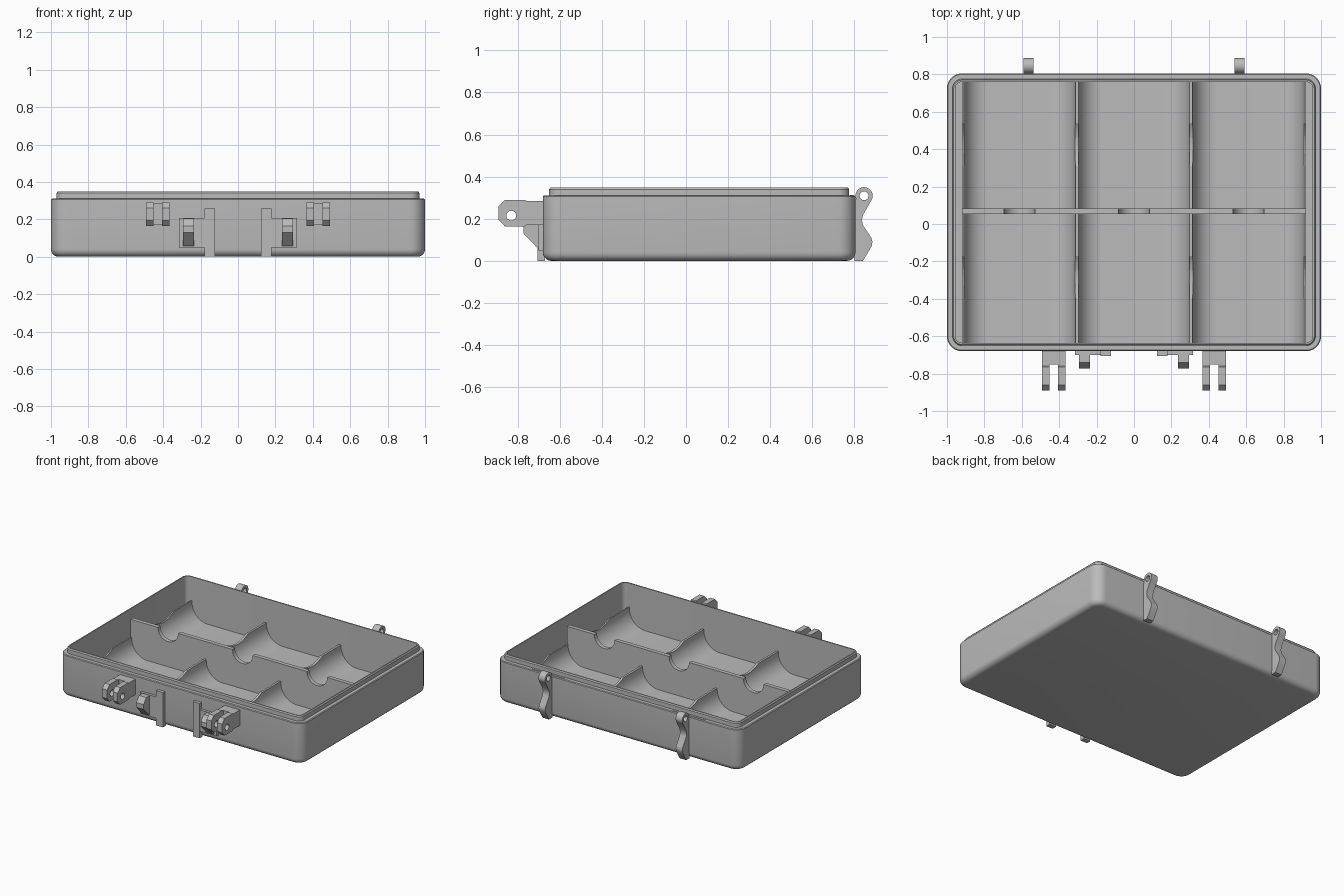
import bpy, bmesh, math
from math import sin, cos, pi, radians

if "Cube" in bpy.data.objects:
    bpy.data.objects.remove(bpy.data.objects["Cube"], do_unlink=True)

grey = bpy.data.materials.new("plain_grey")
grey.use_nodes = True
GREY = (0.5, 0.5, 0.5, 1)
grey.diffuse_color = GREY
grey.node_tree.nodes["Principled BSDF"].inputs["Base Color"].default_value = GREY


def finish(bm, name):
    bmesh.ops.recalc_face_normals(bm, faces=bm.faces)
    mesh = bpy.data.meshes.new(name)
    bm.to_mesh(mesh)
    bm.free()
    mesh.materials.append(grey)
    ob = bpy.data.objects.new(name, mesh)
    bpy.context.collection.objects.link(ob)
    return ob


def activate(ob):
    bpy.ops.object.select_all(action='DESELECT')
    ob.select_set(True)
    bpy.context.view_layer.objects.active = ob


def smooth(ob):
    activate(ob)
    bpy.ops.object.shade_smooth_by_angle(angle=radians(30))


def loft(name, rings):
    """Skin a stack of equal rings and cap both ends."""
    bm = bmesh.new()
    rows = [[bm.verts.new(p) for p in ring] for ring in rings]
    n = len(rows[0])
    for a, b in zip(rows, rows[1:]):
        for i in range(n):
            j = (i + 1) % n
            bm.faces.new((a[i], a[j], b[j], b[i]))
    bm.faces.new(rows[0])
    bm.faces.new(rows[-1])
    return finish(bm, name)


def prism(name, pts, axis, lo, hi):
    """Extrude a 2D outline along x (points are y,z) or y (points are x,z)."""
    def place(p, t):
        return (t, p[0], p[1]) if axis == 'x' else (p[0], t, p[1])
    return loft(name, [[place(p, t) for p in pts] for t in (lo, hi)])


def box(name, x0, x1, y0, y1, z0, z1):
    return prism(name, [(y0, z0), (y1, z0), (y1, z1), (y0, z1)], 'x', min(x0, x1), max(x0, x1))


def arc(cx, cz, r, start, end, steps=12):
    angles = [radians(start + (end - start) * i / steps) for i in range(steps + 1)]
    return [(cx + r * cos(a), cz + r * sin(a)) for a in angles]


def drill(ob, y, z, r, x0, x1, steps=32):
    """Cut a round hole or notch running along x."""
    cutter = prism("cutter", arc(y, z, r, 0, 360, steps)[:-1], 'x', x0, x1)
    cutter.hide_render = True
    mod = ob.modifiers.new("hole", 'BOOLEAN')
    mod.operation, mod.solver, mod.object = 'DIFFERENCE', 'EXACT', cutter
    activate(ob)
    bpy.ops.object.modifier_apply(modifier=mod.name)
    bpy.data.objects.remove(cutter, do_unlink=True)


# Tray shell: one loft from the base, up the outside, over the lip and down inside
FRONT, BACK = -0.68, 0.805


def tray_ring(inset, z):
    r = max(0.08 - inset, 0.02)
    ring = []
    corners = [(1, BACK, 0), (-1, BACK, 90), (-1, FRONT, 180), (1, FRONT, 270)]
    for sx, y, a in corners:
        cy = y - math.copysign(inset + r, y)
        ring += [(px, py, z) for px, py in arc(sx * (1 - inset - r), cy, r, a, a + 90, 8)]
    return ring


base_edge = [(0.04 * (1 - sin(a)), 0.04 * (1 - cos(a))) for a in [i * pi / 10 for i in range(6)]]
wall = [(0, 0.305), (0.005, 0.31), (0.03, 0.31), (0.03, 0.34), (0.036, 0.348), (0.045, 0.348), (0.045, 0.025)]
smooth(loft("tray_shell", [tray_ring(i, z) for i, z in base_edge + wall]))

# Insert with three round-sided troughs
RIDGE, FLOOR, R = 0.17, 0.03, 0.13
outline = [(0.92, 0.015), (-0.92, 0.015), (-0.92, RIDGE)]
for cx in (-0.612, 0, 0.612):
    x0, x1 = cx - 0.298, cx + 0.298
    outline += [(x0, RIDGE)] + arc(x0 + R, FLOOR + R, R, 180, 270)
    outline += arc(x1 - R, FLOOR + R, R, 270, 360) + [(x1, RIDGE)]
outline.append((0.92, RIDGE))
troughs = prism("trough_insert", outline, 'y', -0.637, 0.762)
for y in (-0.285, 0.425):
    drill(troughs, y, 0.375, 0.235, -1, 1, 64)
smooth(troughs)

# Cross divider with a finger notch over each trough
TOP = 0.30
outline = [(0.92, 0.02), (-0.92, 0.02), (-0.92, TOP)]
for cx in (-0.612, 0, 0.612):
    outline += arc(cx, TOP, 0.083, 180, 360, 16)
outline.append((0.92, TOP))
smooth(prism("cross_divider", outline, 'y', 0.053, 0.083))

# Parts repeated on each side
hinge_outline = ([(0.80, 0), (0.84, 0), (0.862, 0.035), (0.882, 0.07), (0.886, 0.09), (0.88, 0.11),
                  (0.84, 0.17), (0.836, 0.195), (0.842, 0.22), (0.865, 0.26)]
                 + arc(0.846, 0.309, 0.041, -40, 200, 20) + [(0.80, 0.27)])
lug_outline = [(-0.67, 0.17), (-0.76, 0.17), (-0.765, 0.163), (-0.86, 0.163), (-0.89, 0.195),
               (-0.89, 0.26), (-0.86, 0.29), (-0.765, 0.29), (-0.76, 0.285), (-0.67, 0.285)]
hook_outline = [(-0.69, 0.05), (-0.705, 0.06), (-0.772, 0.13), (-0.772, 0.165), (-0.74, 0.205), (-0.69, 0.205)]

for side, s in (("left", 1), ("right", -1)):
    # Back hinge arm and its leaf on the ledge
    hx = s * 0.563
    arm = prism(side + "_hinge_arm", hinge_outline, 'x', hx - 0.027, hx + 0.027)
    drill(arm, 0.846, 0.309, 0.021, hx - 0.1, hx + 0.1)
    smooth(arm)
    box(side + "_hinge_leaf", s * 0.45, s * 0.71, 0.78, 0.796, 0.305, 0.313)

    # Front latch fork
    for part, lx in (("inner", s * 0.385), ("outer", s * 0.472)):
        lug = prism(f"{side}_{part}_latch_lug", lug_outline, 'x', lx - 0.02, lx + 0.02)
        drill(lug, -0.83, 0.215, 0.023, lx - 0.1, lx + 0.1)
        smooth(lug)
    box(side + "_latch_web", s * 0.395, s * 0.46, -0.75, -0.67, 0.17, 0.285)

    # Front post, backing plate and hook
    box(side + "_clip_post", s * 0.123, s * 0.178, -0.705, -0.67, 0, 0.258)
    box(side + "_clip_plate", s * 0.17, s * 0.315, -0.7, -0.67, 0.05, 0.208)
    hook_x = sorted((s * 0.235, s * 0.295))
    prism(side + "_clip_hook", hook_outline, 'x', *hook_x)
